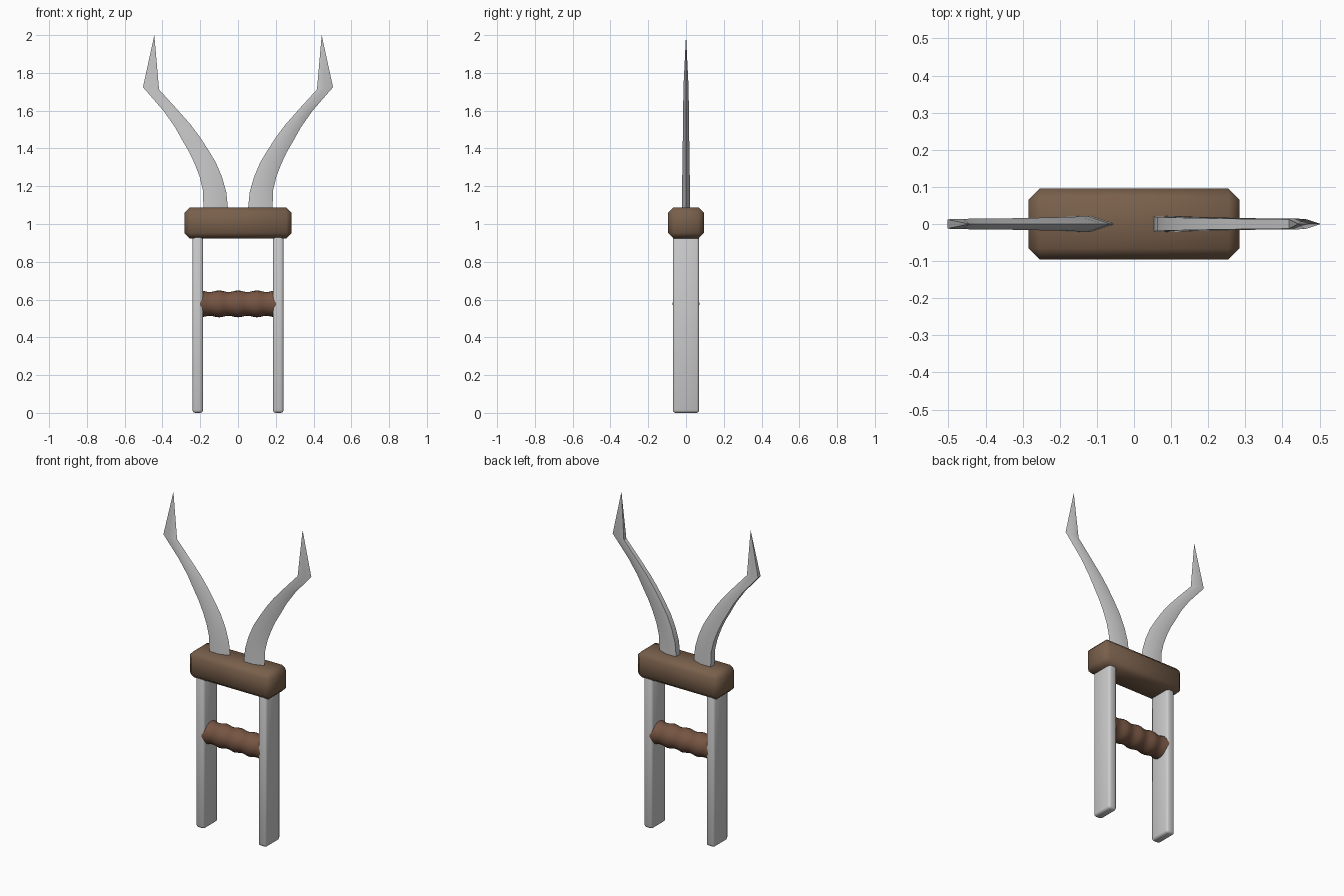
import bpy, bmesh, math

if "Cube" in bpy.data.objects:
    bpy.data.objects.remove(bpy.data.objects["Cube"])


def material(name, colour):
    m = bpy.data.materials.new(name)
    m.diffuse_color = colour
    m.use_nodes = True
    m.node_tree.nodes["Principled BSDF"].inputs["Base Color"].default_value = m.diffuse_color
    return m


def finish(name, bm, angle, mat=None):
    bmesh.ops.recalc_face_normals(bm, faces=bm.faces)
    me = bpy.data.meshes.new(name)
    bm.to_mesh(me)
    bm.free()
    ob = bpy.data.objects.new(name, me)
    bpy.context.collection.objects.link(ob)
    if mat:
        me.materials.append(mat)
    bpy.ops.object.select_all(action='DESELECT')
    ob.select_set(True)
    bpy.context.view_layer.objects.active = ob
    bpy.ops.object.shade_smooth_by_angle(angle=math.radians(angle))
    return ob


def bevelled_box(name, centre, size, bevel, segments, mat=None):
    bm = bmesh.new()
    bmesh.ops.create_cube(bm, size=1)
    for v in bm.verts:
        v.co = [c + s * p for c, s, p in zip(centre, size, v.co)]
    bmesh.ops.bevel(bm, geom=bm.edges[:], offset=bevel, segments=segments,
                    profile=0.5, affect='EDGES')
    return finish(name, bm, 50, mat)


wood = material("wood", (0.19, 0.115, 0.07, 1))
grip_wood = material("grip_wood", (0.18, 0.09, 0.055, 1))

# Crossguard block
bevelled_box("guard", (0, 0, 1.006), (0.568, 0.19, 0.164), 0.029, 1, wood)

# Two flat side bars
for side, label in ((-1, "left"), (1, "right")):
    bevelled_box(label + "_side_bar", (side * 0.213, 0, 0.49),
                 (0.056, 0.14, 0.98), 0.014, 2)

# Rippled grip lathed along x
bm = bmesh.new()
rings, sides = 33, 24
loops = []
for i in range(rings):
    x = -0.2 + 0.4 * i / (rings - 1)
    r = 0.067 + 0.004 * math.cos(x * 2 * math.pi / 0.1)
    loops.append([bm.verts.new((x, r * math.cos(2 * math.pi * k / sides),
                                0.577 + r * math.sin(2 * math.pi * k / sides)))
                  for k in range(sides)])
for a, b in zip(loops, loops[1:]):
    for k in range(sides):
        n = (k + 1) % sides
        bm.faces.new((a[k], a[n], b[n], b[k]))
bm.faces.new(loops[0])
bm.faces.new(loops[-1])
finish("grip", bm, 50, grip_wood)

# Curved blades: inner x, z, outer x, z, half thickness
sections = [
    (0.053, 1.00, 0.182, 1.00, 0.022),
    (0.054, 1.09, 0.183, 1.09, 0.022),
    (0.062, 1.17, 0.186, 1.18, 0.021),
    (0.085, 1.25, 0.203, 1.25, 0.020),
    (0.117, 1.325, 0.228, 1.316, 0.019),
    (0.159, 1.395, 0.258, 1.38, 0.018),
    (0.205, 1.465, 0.293, 1.44, 0.017),
    (0.254, 1.53, 0.335, 1.515, 0.016),
    (0.325, 1.61, 0.395, 1.60, 0.015),
    (0.418, 1.712, 0.503, 1.724, 0.014),
]
for side, label in ((-1, "left"), (1, "right")):
    bm = bmesh.new()
    loops = []
    for xi, zi, xo, zo, t in sections:
        # blunt spine on the low-x side, sharp edge on the high-x side
        (xa, za), (xb, zb) = sorted(((side * xi, zi), (side * xo, zo)))
        xm, zm = (xa + xb) / 2, (za + zb) / 2
        loops.append([bm.verts.new(p) for p in (
            (xa, -t * 0.9, za), (xm, -t, zm), (xb, 0, zb),
            (xm, t, zm), (xa, t * 0.9, za))])
    for a, b in zip(loops, loops[1:]):
        for k in range(5):
            n = (k + 1) % 5
            bm.faces.new((a[k], a[n], b[n], b[k]))
    tip = bm.verts.new((side * 0.443, 0, 2.0))
    for k in range(5):
        bm.faces.new((loops[-1][k], loops[-1][(k + 1) % 5], tip))
    bm.faces.new(loops[0])
    finish(label + "_blade", bm, 30)
